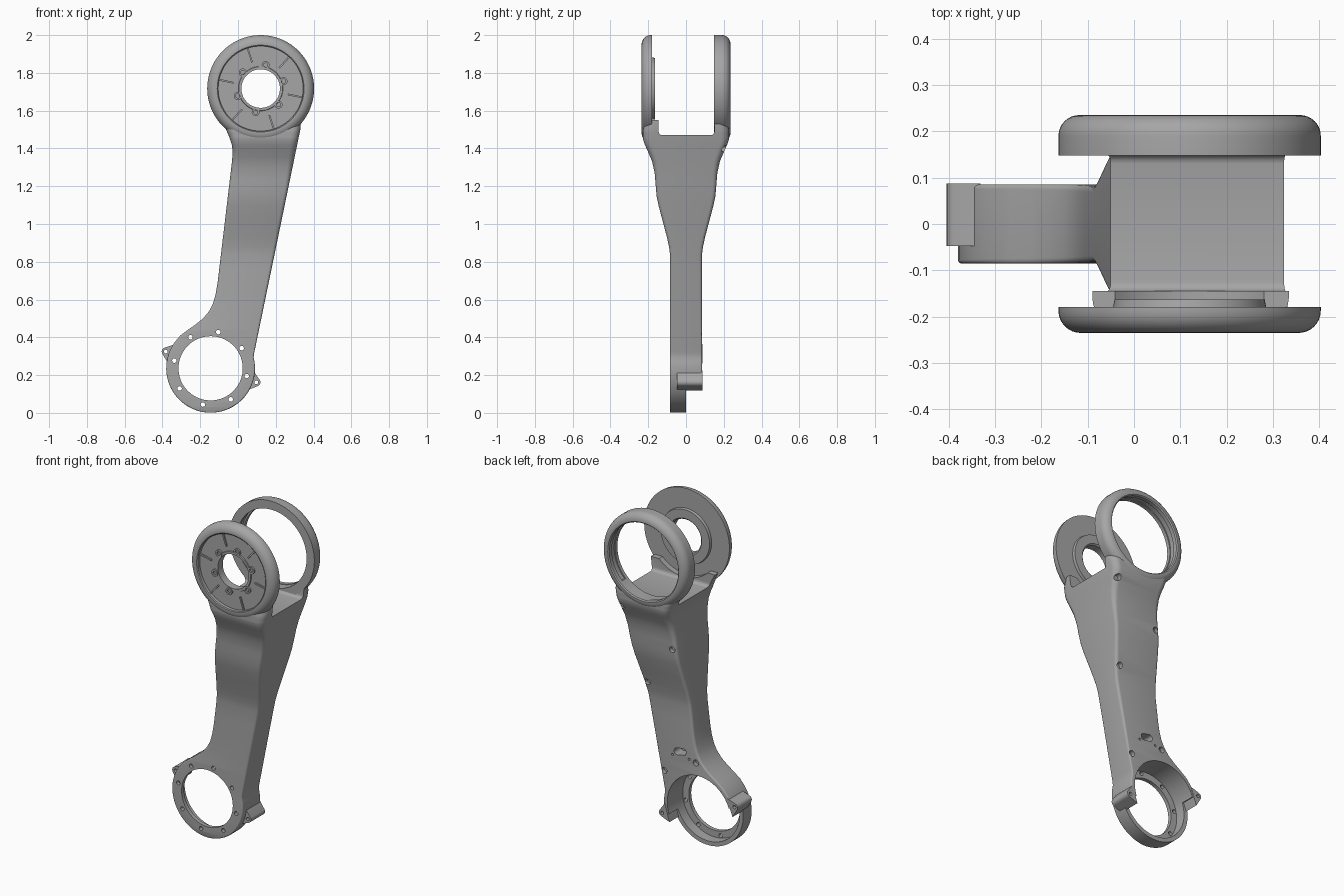
import bpy, bmesh, math
from mathutils import Matrix, Vector

cube = bpy.data.objects.get("Cube")
if cube:
    bpy.data.objects.remove(cube, do_unlink=True)

grey = bpy.data.materials.new("satin_grey")
grey.use_nodes = True
grey.diffuse_color = (0.38, 0.38, 0.38, 1)
grey.node_tree.nodes["Principled BSDF"].inputs["Base Color"].default_value = (0.38, 0.38, 0.38, 1)

TOP = (0.12, 1.717)       # upper joint centre (x, z)
LOW = (-0.145, 0.236)     # lower joint centre (x, z)
DISC, RING = 0.283, 0.235
LUG_TILT = math.radians(19.5)


def finish(name, bm):
    bmesh.ops.recalc_face_normals(bm, faces=bm.faces[:])
    mesh = bpy.data.meshes.new(name)
    bm.to_mesh(mesh)
    bm.free()
    mesh.materials.append(grey)
    obj = bpy.data.objects.new(name, mesh)
    bpy.context.collection.objects.link(obj)
    return obj


def activate(obj):
    bpy.ops.object.select_all(action='DESELECT')
    obj.select_set(True)
    bpy.context.view_layer.objects.active = obj


def smooth(obj):
    activate(obj)
    bpy.ops.object.shade_smooth_by_angle(angle=math.radians(32))


def polar(centre, r, a):
    return centre[0] + r * math.cos(a), centre[1] + r * math.sin(a)


def skin(bm, rings, closed):
    # Join neighbouring rings of vertices with quads
    count = len(rings)
    for i in range(count if closed else count - 1):
        a, b = rings[i], rings[(i + 1) % count]
        for j in range(len(a)):
            k = (j + 1) % len(a)
            bm.faces.new((a[j], a[k], b[k], b[j]))


def lathe(name, profile, centre, steps=72):
    # Closed (radius, y) profile turned about the y direction
    bm = bmesh.new()
    rings = []
    for i in range(steps):
        ring = []
        for r, y in profile:
            x, z = polar(centre, r, math.tau * i / steps)
            ring.append(bm.verts.new((x, y, z)))
        rings.append(ring)
    skin(bm, rings, True)
    return finish(name, bm)


def hull_prism(outline, y0, y1):
    # Convex (x, z) outline stretched between two depths
    bm = bmesh.new()
    points = [bm.verts.new((x, y, z)) for x, z in outline for y in (y0, y1)]
    bmesh.ops.convex_hull(bm, input=points)
    loose = [v for v in bm.verts if not v.link_faces]
    bmesh.ops.delete(bm, geom=loose, context='VERTS')
    return bm


def add_rod(bm, centre, r, y0, y1, steps=24):
    place = Matrix.Translation((centre[0], (y0 + y1) / 2, centre[1])) @ Matrix.Rotation(math.pi / 2, 4, 'X')
    bmesh.ops.create_cone(bm, cap_ends=True, segments=steps, radius1=r, radius2=r,
                          depth=y1 - y0, matrix=place)


def add_box(bm, centre, size, turn=0):
    place = Matrix.Translation(centre) @ Matrix.Rotation(turn, 4, 'Y') @ Matrix.Diagonal((*size, 1))
    bmesh.ops.create_cube(bm, size=1, matrix=place)


def cut(obj, bm):
    cutter = finish("cutter", bm)
    cutter.hide_render = True
    mod = obj.modifiers.new("cut", 'BOOLEAN')
    mod.operation, mod.solver, mod.object = 'DIFFERENCE', 'EXACT', cutter
    activate(obj)
    bpy.ops.object.modifier_apply(modifier=mod.name)
    bpy.data.objects.remove(cutter, do_unlink=True)


def along(points, z):
    # Piecewise linear value at height z
    for (z0, v0), (z1, v1) in zip(points, points[1:]):
        if z <= z1:
            return v0 + (v1 - v0) * max(0, (z - z0) / (z1 - z0))
    return points[-1][1]


# Arm outlines by height: left edge, right edge, half depth, corner radius
left_edge = [(0.38, -0.33), (0.41, -0.305), (0.44, -0.265), (0.47, -0.222), (0.5, -0.185),
             (0.54, -0.152), (0.58, -0.132), (0.63, -0.118), (0.69, -0.108), (1.33, -0.032),
             (1.38, -0.028), (1.42, -0.033), (1.46, -0.046), (1.5, -0.063), (1.55, -0.09)]
right_edge = [(0.28, 0.078), (1.5, 0.33), (1.55, 0.334)]
half_depth = [(0.84, 0.085), (0.88, 0.09), (0.93, 0.101), (1.1, 0.146), (1.15, 0.156),
              (1.2, 0.16), (1.27, 0.166), (1.33, 0.179), (1.38, 0.2), (1.42, 0.218),
              (1.45, 0.228), (1.5, 0.228), (1.55, 0.21)]
corner = [(0.3, 0.008), (0.6, 0.014), (1.2, 0.02), (1.42, 0.04), (1.55, 0.05)]

heights = [LOW[1] - RING * math.cos(math.radians(a)) for a in range(4, 125, 5)]
heights += [z for z, _ in left_edge + half_depth]
heights += [0.75, 1.02, 1.24, 1.3, 1.355, 1.4, 1.48, 1.525]
heights = sorted(set(round(z, 4) for z in heights))

bm = bmesh.new()
rows = []
for z in heights:
    xs = []
    dz = z - LOW[1]
    if abs(dz) < RING:
        w = math.sqrt(RING ** 2 - dz ** 2)
        xs += [LOW[0] - w, LOW[0] + w]
    if z >= left_edge[0][0]:
        xs.append(along(left_edge, z))
    if z >= right_edge[0][0]:
        xs.append(along(right_edge, z))
    x0, x1, d = min(xs), max(xs), along(half_depth, z)
    c = min(along(corner, z), (x1 - x0) * 0.4)
    row = []
    for q, mid in enumerate([(x1 - c, d - c), (x0 + c, d - c), (x0 + c, c - d), (x1 - c, c - d)]):
        for s in range(6):
            row.append(bm.verts.new((*polar(mid, c, math.pi / 2 * (q + s / 5)), z)))
    rows.append(row)
skin(bm, rows, False)
bm.faces.new(rows[0])
bm.faces.new(rows[-1])
arm = finish("arm_body", bm)

# Fork gap with rounded floor corners
bm = bmesh.new()
add_box(bm, (0.1, 0.0025, 1.97), (2, 0.295, 1))
bmesh.ops.bevel(bm, geom=bm.edges[:], offset=0.02, segments=4, affect='EDGES', profile=0.5)
cut(arm, bm)

# Upper joint opening, lower joint cavity and lower joint opening
for centre, r, y0, y1 in ((TOP, 0.232, -0.5, 0.5), (LOW, 0.21, -0.062, 0.5), (LOW, 0.17, -0.5, 0.5)):
    bm = bmesh.new()
    add_rod(bm, centre, r, y0, y1, 72)
    cut(arm, bm)

# Lower half of the joint wall is shallower
bm = bmesh.new()
down = Matrix.Rotation(LUG_TILT, 3, 'Y') @ Vector((0, 0, -0.25))
add_box(bm, (LOW[0] + down.x, 0.25, LOW[1] + down.z), (0.8, 0.5, 0.5), LUG_TILT)
cut(arm, bm)

# Bolt holes round the lower joint, cover screws and pin holes on the back
bm = bmesh.new()
for i in range(8):
    add_rod(bm, polar(LOW, 0.196, math.radians(78 + 45 * i)), 0.012, -0.2, -0.03, 16)
for x, z in ((0.285, 1.4), (-0.02, 1.2), (0.185, 0.93), (-0.125, 0.52), (0.085, 0.42)):
    d = along(half_depth, z)
    add_rod(bm, (x, z), 0.018, d - 0.025, d + 0.1, 16)
for x in (-0.08, 0.03):
    add_rod(bm, (x, 0.53), 0.007, 0.06, 0.2, 12)
cut(arm, bm)

# Cable slot on the back
ends = [(-0.04, 0.564), (0, 0.556)]
cut(arm, hull_prism([polar(e, 0.02, math.tau * i / 24) for e in ends for i in range(24)], 0.02, 0.2))
smooth(arm)

# Mounting lugs either side of the lower joint
for name, degrees in (("left_lug", -17), ("right_lug", 159.5)):
    ang = math.radians(degrees)
    eye = polar(LOW, 0.253, ang)
    outline = [polar(eye, 0.022, math.tau * i / 24) for i in range(24)]
    outline += [polar(LOW, 0.226, ang + s * math.radians(14)) for s in (-1, 1)]
    lug = finish(name, hull_prism(outline, -0.047, 0.087))
    hole = bmesh.new()
    add_rod(hole, eye, 0.01, -0.2, 0.2, 16)
    cut(lug, hole)
    smooth(lug)


def rounded(sign, radius):
    # Quarter round from the outer rim to the outside face
    return [(DISC - radius + radius * math.cos(a), sign * (0.235 - radius * (1 - math.sin(a))))
            for a in (math.pi / 2 * i / 8 for i in range(9))]


# Front joint disc with recessed face and inner hub
profile = [(DISC, -0.179)] + rounded(-1, 0.048)
profile += [(0.23, -0.235), (0.225, -0.231), (0.225, -0.212), (0.118, -0.212), (0.116, -0.217),
            (0.102, -0.217), (0.102, -0.17), (0.11, -0.163), (0.162, -0.163), (0.165, -0.179)]
smooth(lathe("front_disc", profile, TOP))

# Back joint ring with inner groove
profile = [(DISC, 0.148)] + rounded(1, 0.045)
profile += [(0.235, 0.235), (0.229, 0.229), (0.229, 0.205), (0.238, 0.205), (0.238, 0.17),
            (0.232, 0.17), (0.232, 0.148)]
smooth(lathe("back_ring", profile, TOP))

# Ribs and screw bosses on the front disc
bm = bmesh.new()
for i in range(6):
    a = math.radians(48 + 60 * i)
    x, z = polar(TOP, 0.187, a)
    add_box(bm, (x, -0.213, z), (0.08, 0.014, 0.009), -a)
finish("disc_ribs", bm)
for i in range(6):
    spot = polar(TOP, 0.127, math.radians(18 + 60 * i))
    smooth(lathe("screw_boss", [(0.021, -0.205), (0.021, -0.222), (0.011, -0.222), (0.011, -0.205)], spot, 20))
